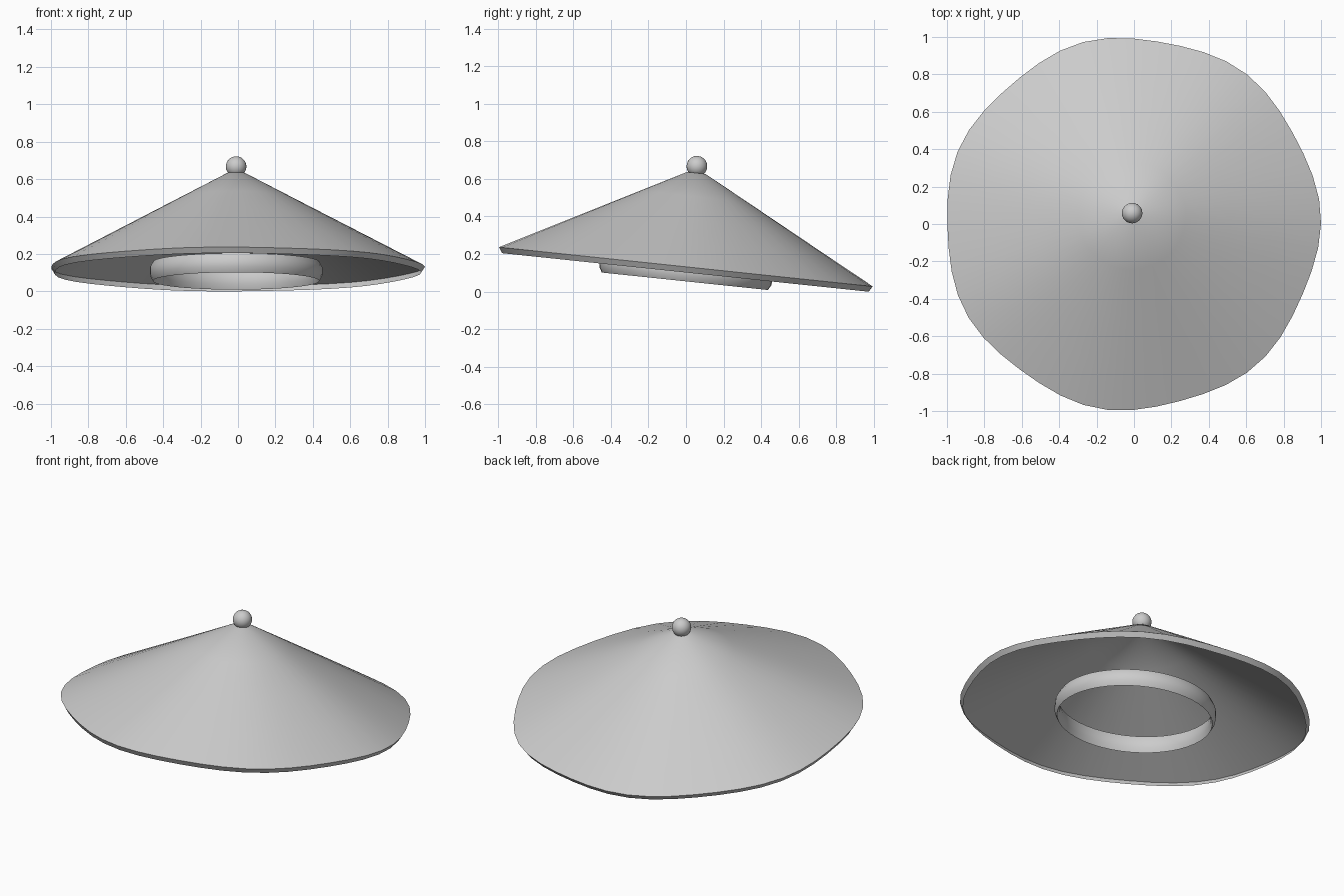
import bpy, bmesh, math
from mathutils import Matrix

if "Cube" in bpy.data.objects:
    bpy.data.objects.remove(bpy.data.objects["Cube"])

SEG = 48
# shared tilted frame: the hat leans down towards the back
FRAME = Matrix.Translation((-0.010, 0.002, 0.132)) @ Matrix.Rotation(math.radians(-6), 4, 'X')


def lathe(name, profile, wobble=0.0, cap=False, closed=False):
    """Revolve (radius, height) points; wobble adds seven soft lobes."""
    bm = bmesh.new()
    rings = []
    for r, z in profile:
        ring = []
        for i in range(SEG):
            a = 2 * math.pi * i / SEG
            rr = r * (1 + wobble * r * math.cos(7 * (a - math.radians(2.4))))
            ring.append(bm.verts.new((rr * math.cos(a), rr * math.sin(a), z)))
        rings.append(ring)
    uppers = rings[1:] + (rings[:1] if closed else [])
    for lo, hi in zip(rings, uppers):
        for i in range(SEG):
            j = (i + 1) % SEG
            bm.faces.new((lo[i], lo[j], hi[j], hi[i]))
    if cap:
        bm.faces.new(rings[-1])
    return finish(name, bm)


def finish(name, bm, angle=40):
    mesh = bpy.data.meshes.new(name)
    bm.to_mesh(mesh)
    bm.free()
    ob = bpy.data.objects.new(name, mesh)
    bpy.context.collection.objects.link(ob)
    ob.matrix_world = FRAME
    bpy.ops.object.select_all(action='DESELECT')
    ob.select_set(True)
    bpy.context.view_layer.objects.active = ob
    bpy.ops.object.shade_smooth_by_angle(angle=math.radians(angle))
    return ob


# thin wide cone with a hem turned down and inwards at the rim
cone = [(0.999 + (0.05 - 0.999) * t, 0.502 * t) for t in (0, 0.25, 0.5, 0.75, 1)]
lathe("hat_cone", [(0.980, -0.030)] + cone, wobble=0.0115, cap=True)

# slim rounded head band under the cone
lathe("head_band", [(0.445, -0.077), (0.461, -0.047), (0.461, -0.004), (0.445, 0.026),
                    (0.434, -0.004), (0.434, -0.047)], closed=True)

# round knob on the tip
bm = bmesh.new()
bmesh.ops.create_uvsphere(bm, u_segments=24, v_segments=14, radius=0.055,
                          matrix=Matrix.Translation((0, 0, 0.538)))
finish("tip_knob", bm)
